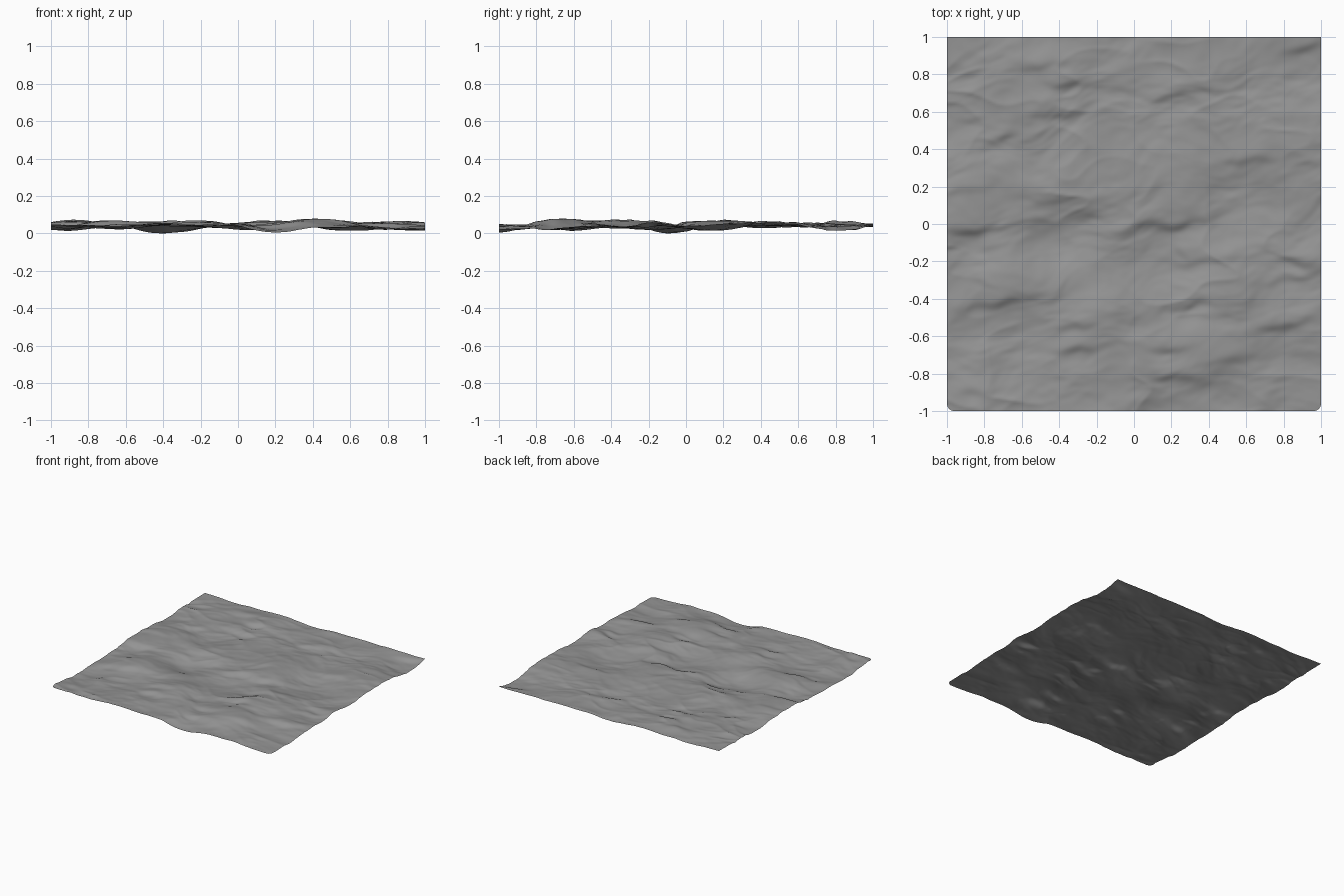
import bpy
import bmesh
import math
from mathutils import Vector, noise

SEGMENTS = 200
RELIEF = 0.057
CORNER = 0.04

# Broad swells and hollows: centre x, centre y, radius, rise
SWELLS = [
    (-.87, .17, .17, .05), (-.4, -.08, .15, -.05), (.2, -1, .15, -.035),
    (1, -.9, .25, -.03), (1, .8, .18, -.03), (.45, -.3, .2, .035),
    (-.4, .8, .2, .02), (.8, .48, .2, .02), (-.7, -.28, .18, .02),
    (.17, .2, .2, .03), (-.9, -.7, .2, -.025), (.4, -.65, .18, .035),
    (-.4, -1, .2, .015), (1, -.25, .15, .02), (-.17, -.48, .15, .03),
    (.65, .12, .18, -.015), (-.9, -.15, .12, -.015), (.1, -.2, .15, -.015),
    (-.6, -.58, .15, -.015), (.8, -.7, .15, -.015),
]

# Wind-cut ledges, dropping towards the front: x, y, half length, drop
LEDGES = [
    (-.5, .85, .15, .02), (-.3, .74, .15, .02), (-.1, .72, .1, .015),
    (-.4, .6, .15, .02), (.2, .69, .15, .015), (.9, .93, .1, .02),
    (-.7, .45, .1, .02), (.6, .33, .15, .015), (-.9, .19, .12, .015),
    (-.85, -.03, .15, .03), (-.25, .02, .08, .015), (.15, -.01, .25, .02),
    (.4, -.2, .2, .015), (.85, -.2, .15, .02), (.8, -.3, .15, .015),
    (-.7, -.42, .2, .02), (.3, -.45, .15, .02), (-.3, -.55, .1, .02),
    (-.3, -.67, .12, .02), (.2, -.82, .15, .02), (.8, -.55, .15, .02),
    (.2, -.67, .12, .02), (.5, -.73, .1, .015), (-.85, -.9, .1, .01),
]


def swell(x, y, cx, cy, radius, rise):
    return rise * math.exp(-((x - cx) ** 2 + (y - cy) ** 2) / radius ** 2)


def ledge(x, y, cx, cy, length, drop):
    """A short step that is steep in the middle and fades out all round."""
    along = x - cx
    wander = 0.04 * noise.noise(Vector((x * 7, cy * 9, drop)))
    across = y - cy - along * 0.1 - wander
    fade = math.exp(-(along / length) ** 2 - (across / 0.09) ** 2)
    return drop * 0.6 * math.tanh(across / 0.025) * fade


def ripples(x, y):
    """Stretched, folded layers of noise, lying mostly from left to right."""
    fold = 0.12 * noise.noise(Vector((x * 3, y * 3, 7)))
    tilted = y - x * 0.15 + fold
    total = 0
    for layer, strength in enumerate((0.014, 0.01, 0.005, 0.002)):
        scale = 2 ** layer
        point = Vector((x * 2 * scale, tilted * 3.5 * scale, layer + 0.5))
        total += strength * noise.noise(point)
    return total


def crests(x, y):
    """Sparse sharp-topped folds, gathered in patches."""
    fold = 0.1 * noise.noise(Vector((x * 4, y * 4, 3)))
    ridge = 1 - abs(noise.noise(Vector((x * 2.5, (y + fold) * 6, 9))))
    patch = max(0, noise.noise(Vector((x * 2, y * 2, 5))) + 0.3)
    return 0.015 * patch * ridge ** 4


def surface_height(x, y):
    """All layers together, with the tops and bottoms softly levelled off."""
    total = ripples(x, y) + crests(x, y)
    total += sum(swell(x, y, *item) for item in SWELLS)
    total += sum(ledge(x, y, *item) for item in LEDGES)
    return RELIEF * math.tanh(total / RELIEF)


def round_front_corner(vert):
    """Pull the two front corners in to a small radius."""
    inner = 1 - CORNER
    dx, dy = abs(vert.co.x) - inner, -vert.co.y - inner
    if dx > 0 and dy > 0:
        shrink = max(dx, dy) / math.hypot(dx, dy)
        vert.co.x = math.copysign(inner + dx * shrink, vert.co.x)
        vert.co.y = -inner - dy * shrink


def make_material(name, colour):
    material = bpy.data.materials.new(name)
    material.use_nodes = True
    material.diffuse_color = colour
    shader = next(n for n in material.node_tree.nodes if n.type == 'BSDF_PRINCIPLED')
    shader.inputs["Base Color"].default_value = colour
    return material


def build_ground_sheet():
    bm = bmesh.new()
    bmesh.ops.create_grid(bm, x_segments=SEGMENTS, y_segments=SEGMENTS, size=1)
    for vert in bm.verts:
        round_front_corner(vert)
        vert.co.z = surface_height(vert.co.x, vert.co.y)

    # Stand the lowest hollow on the floor
    low = min(vert.co.z for vert in bm.verts)
    bmesh.ops.translate(bm, verts=bm.verts, vec=(0, 0, -low))
    for face in bm.faces:
        face.smooth = True

    mesh = bpy.data.meshes.new("ground_sheet")
    bm.to_mesh(mesh)
    bm.free()
    sheet = bpy.data.objects.new("ground_sheet", mesh)
    bpy.context.collection.objects.link(sheet)
    return sheet


default_cube = bpy.data.objects.get("Cube")
if default_cube:
    bpy.data.objects.remove(default_cube, do_unlink=True)

ground = build_ground_sheet()
ground.data.materials.append(make_material("stone_grey", (0.3, 0.3, 0.3, 1)))
